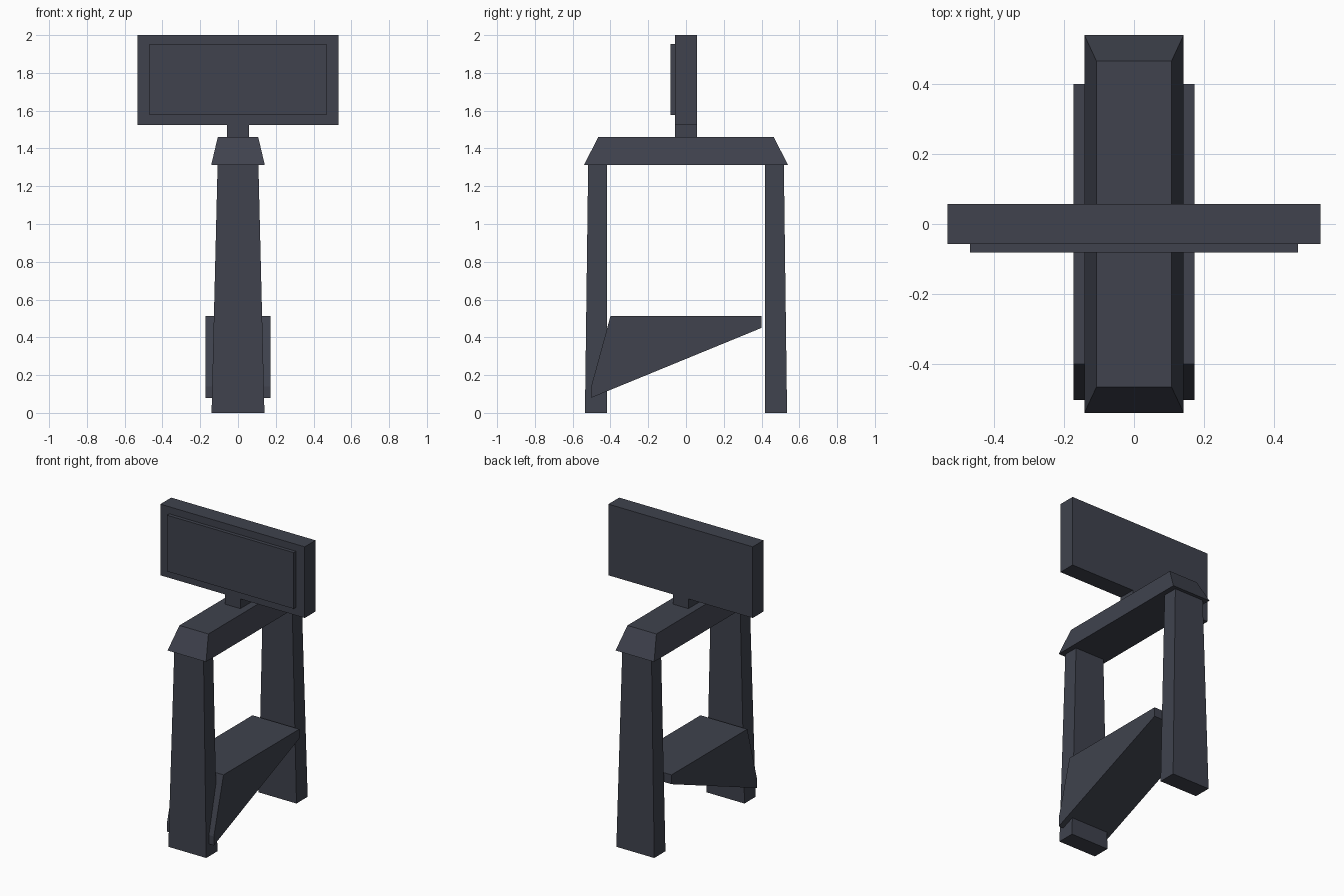
import bpy

if "Cube" in bpy.data.objects:
    bpy.data.objects.remove(bpy.data.objects["Cube"])

slate = bpy.data.materials.new("dark_slate")
slate.diffuse_color = (0.05, 0.055, 0.075, 1)
slate.use_nodes = True
slate.node_tree.nodes["Principled BSDF"].inputs["Base Color"].default_value = slate.diffuse_color


def prism(name, ring_a, ring_b):
    """Solid lofted between two matching rings of points."""
    n = len(ring_a)
    faces = [tuple(range(n))[::-1], tuple(range(n, 2 * n))]
    faces += [(i, (i + 1) % n, n + (i + 1) % n, n + i) for i in range(n)]
    mesh = bpy.data.meshes.new(name)
    mesh.from_pydata(ring_a + ring_b, [], faces)
    mesh.update()
    mesh.materials.append(slate)
    obj = bpy.data.objects.new(name, mesh)
    bpy.context.collection.objects.link(obj)
    return obj


def rect(hx, y0, y1, z):
    return [(-hx, y0, z), (hx, y0, z), (hx, y1, z), (-hx, y1, z)]


def taper(name, z0, hx0, y0, z1, hx1, y1):
    return prism(name, rect(hx0, *y0, z0), rect(hx1, *y1, z1))


# Tapered legs with upright inner faces
taper("front_leg", 0, 0.14, (-0.535, -0.417), 1.315, 0.108, (-0.518, -0.417))
taper("back_leg", 0, 0.14, (0.417, 0.535), 1.315, 0.108, (0.417, 0.518))

# Bevelled crossbeam over the legs
taper("crossbeam", 1.312, 0.142, (-0.54, 0.54), 1.46, 0.107, (-0.465, 0.465))

# Sign neck, board and raised front panel
taper("sign_neck", 1.46, 0.057, (-0.057, 0.057), 1.525, 0.057, (-0.057, 0.057))
taper("sign_board", 1.525, 0.533, (-0.057, 0.057), 2.0, 0.533, (-0.057, 0.057))
taper("sign_panel", 1.578, 0.468, (-0.081, -0.057), 1.953, 0.468, (-0.081, -0.057))

# Wedge-shaped bin slung between the legs
profile = [(-0.502, 0.08), (0.40, 0.45), (0.40, 0.512), (-0.40, 0.512), (-0.502, 0.14)]
prism("wedge_bin", [(-0.173, y, z) for y, z in profile], [(0.173, y, z) for y, z in profile])
